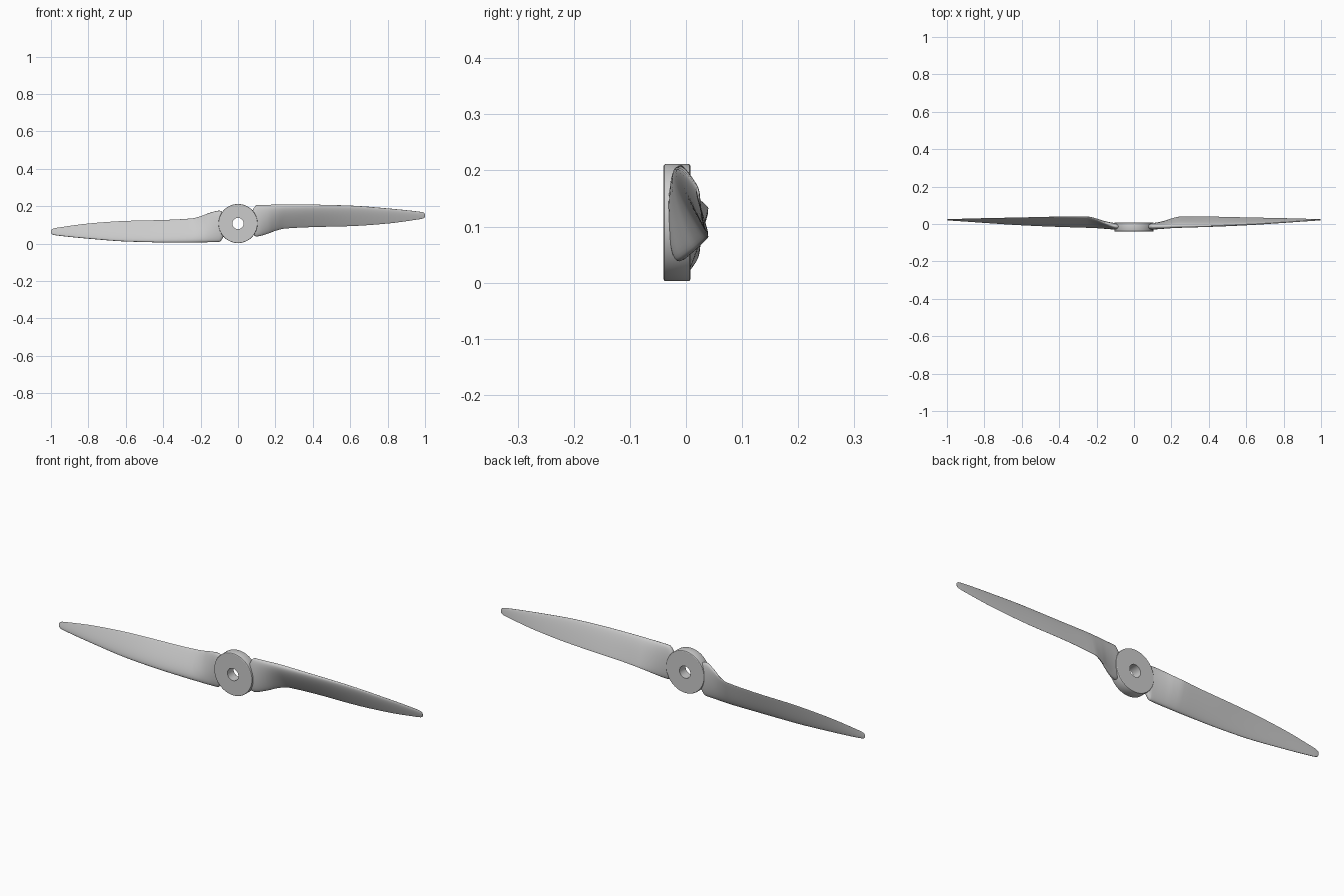
import bpy, bmesh
from math import sin, cos, pi, radians
from mathutils import Vector, Matrix

if "Cube" in bpy.data.objects:
    bpy.data.objects.remove(bpy.data.objects["Cube"])

CZ = 0.107  # hub axis height


def finish(name, bm, angle):
    bmesh.ops.remove_doubles(bm, verts=bm.verts, dist=1e-6)
    bmesh.ops.recalc_face_normals(bm, faces=bm.faces)
    me = bpy.data.meshes.new(name)
    bm.to_mesh(me)
    bm.free()
    ob = bpy.data.objects.new(name, me)
    bpy.context.collection.objects.link(ob)
    bpy.ops.object.select_all(action='DESELECT')
    ob.select_set(True)
    bpy.context.view_layer.objects.active = ob
    bpy.ops.object.shade_smooth_by_angle(angle=radians(angle))
    return ob


# hub: bevelled disc with a shaft bore, spun about the y axis
bm = bmesh.new()
profile = [(0.030, -0.04), (0.101, -0.04), (0.1035, -0.0385), (0.1045, -0.036),
           (0.1045, 0.004), (0.1035, 0.0065), (0.101, 0.008), (0.030, 0.008)]
vs = [bm.verts.new((r, y, CZ)) for r, y in profile]
es = [bm.edges.new((vs[i], vs[(i + 1) % len(vs)])) for i in range(len(vs))]
bmesh.ops.spin(bm, geom=vs + es, cent=(0, 0, CZ), axis=(0, 1, 0),
               angle=2 * pi, steps=96, use_merge=True)
finish("hub", bm, 30)

# blade stations: x, leading y, leading z, trailing y, trailing z, thickness, airfoil blend
stations = [
    (0.075, -0.014, 0.172, -0.013, 0.055, 0.028, 0.0),
    (0.086, -0.014, 0.192, -0.014, 0.043, 0.034, 0.0),
    (0.100, -0.014, 0.205, -0.012, 0.038, 0.036, 0.0),
    (0.160, -0.014, 0.207, 0.010, 0.053, 0.033, 0.3),
    (0.200, -0.013, 0.208, 0.027, 0.068, 0.029, 0.6),
    (0.250, -0.012, 0.209, 0.039, 0.080, 0.025, 0.9),
    (0.400, -0.010, 0.208, 0.039, 0.088, 0.018, 1.0),
    (0.600, -0.003, 0.203, 0.035, 0.093, 0.013, 1.0),
    (0.800, 0.009, 0.188, 0.031, 0.107, 0.009, 1.0),
    (0.950, 0.019, 0.173, 0.027, 0.127, 0.006, 1.0),
    (0.985, 0.021, 0.168, 0.026, 0.133, 0.005, 1.0),
    (0.996, 0.022, 0.163, 0.025, 0.138, 0.004, 1.0),
    (1.000, 0.0225, 0.155, 0.0245, 0.143, 0.002, 1.0),
]


def slope(i, k):
    # monotone tangent for smooth interpolation without overshoot
    if i in (0, len(stations) - 1):
        j = min(i, len(stations) - 2)
        return (stations[j + 1][k] - stations[j][k]) / (stations[j + 1][0] - stations[j][0])
    a, b, c = stations[i - 1:i + 2]
    d0, d1 = (b[k] - a[k]) / (b[0] - a[0]), (c[k] - b[k]) / (c[0] - b[0])
    return 0 if d0 * d1 <= 0 else 2 * d0 * d1 / (d0 + d1)


def interpolated(steps):
    for i in range(len(stations) - 1):
        p, q = stations[i], stations[i + 1]
        h = q[0] - p[0]
        for s in range(steps):
            t = s / steps
            yield [p[0] + t * h] + [
                p[k] * (2 * t**3 - 3 * t**2 + 1) + q[k] * (3 * t**2 - 2 * t**3)
                + h * (slope(i, k) * (t**3 - 2 * t**2 + t) + slope(i + 1, k) * (t**3 - t**2))
                for k in range(1, 7)]
    yield stations[-1]


def section(st, n=36):
    x, ly, lz, ty, tz, th, w = st
    lead, trail = Vector((x, ly, lz)), Vector((x, ty, tz))
    chord = (trail - lead).normalized()
    front = Vector((0, chord.z, -chord.y))
    for i in range(n):
        a = 2 * pi * i / n
        side = 1 + 0.25 * w if a < pi else 1 - 0.25 * w
        half = th / 2 * abs(sin(a))**0.8 * (1 + 0.55 * w * cos(a)) * side
        yield lead.lerp(trail, (1 - cos(a)) / 2) + front * (half if a < pi else -half)


# two twisted blades, the second turned half a turn about the hub axis
half_turn = (Matrix.Translation((0, 0, CZ)) @ Matrix.Rotation(pi, 4, 'Y')
             @ Matrix.Translation((0, 0, -CZ)))
for name, mat in (("right_blade", Matrix.Identity(4)), ("left_blade", half_turn)):
    bm = bmesh.new()
    rings = [[bm.verts.new(mat @ p) for p in section(st)] for st in interpolated(4)]
    for a, b in zip(rings, rings[1:]):
        for i in range(len(a)):
            j = (i + 1) % len(a)
            bm.faces.new((a[i], a[j], b[j], b[i]))
    bm.faces.new(rings[0])
    bm.faces.new(rings[-1])
    finish(name, bm, 50)
